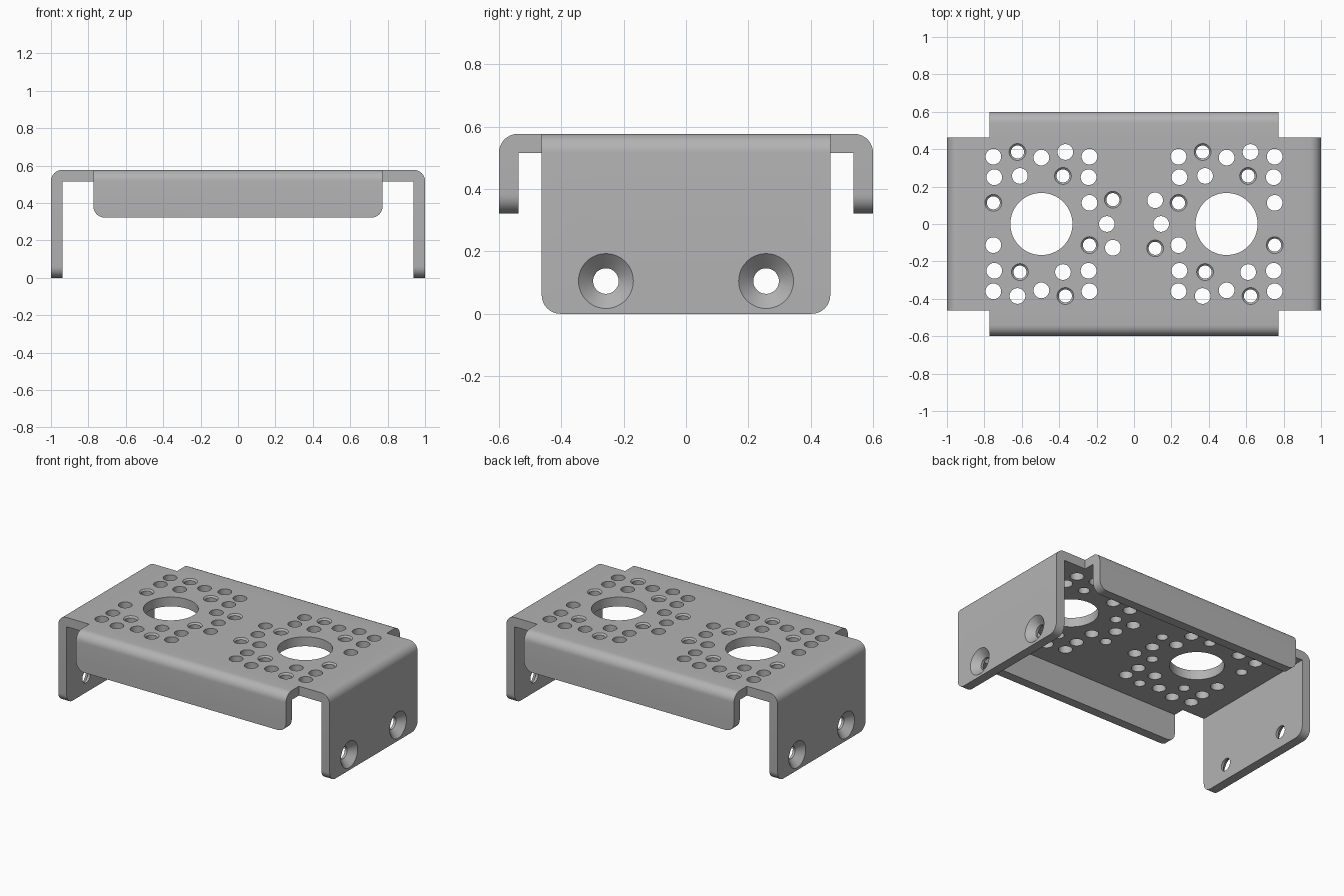
import bpy
import bmesh
import math
from mathutils import Matrix, Vector

default = bpy.data.objects.get("Cube")
if default:
    bpy.data.objects.remove(default)

TOP, T = 0.577, 0.062        # top height, sheet thickness
HALF_X, HALF_Y = 1.0, 0.6    # outer faces of the bent flanges
SIDE_W, FRONT_W = 0.463, 0.773
HOLE_R, TAPPED_R = 0.042, 0.035

steel = bpy.data.materials.new("grey steel")
steel.use_nodes = True
grey = (0.45, 0.45, 0.45, 1)
steel.diffuse_color = grey
steel.node_tree.nodes["Principled BSDF"].inputs["Base Color"].default_value = grey


def make_object(name, bm):
    bmesh.ops.recalc_face_normals(bm, faces=bm.faces)
    mesh = bpy.data.meshes.new(name)
    bm.to_mesh(mesh)
    bm.free()
    mesh.materials.append(steel)
    obj = bpy.data.objects.new(name, mesh)
    bpy.context.collection.objects.link(obj)
    return obj


def channel(name, half, width, bottom, turn=0):
    """Folded sheet: U profile in xz, extruded along y, with rounded bends and corners."""
    inner, under = half - T, TOP - T
    profile = [(-half, bottom), (-half, TOP), (half, TOP), (half, bottom),
               (inner, bottom), (inner, under), (-inner, under), (-inner, bottom)]
    bm = bmesh.new()
    face = bm.faces.new([bm.verts.new((x, -width, z)) for x, z in profile])
    new = bmesh.ops.extrude_face_region(bm, geom=[face])["geom"]
    bmesh.ops.translate(bm, vec=(0, 2 * width, 0),
                        verts=[v for v in new if isinstance(v, bmesh.types.BMVert)])
    rounded = []
    for e in bm.edges:
        a, b = (v.co for v in e.verts)
        bend = abs(a.y - b.y) > 0.1 and abs(a.x) > inner + 0.01 and a.z > TOP - 0.01
        corner = abs(a.y - b.y) < 0.01 and max(a.z, b.z) < bottom + 0.01
        if bend or corner:
            rounded.append(e)
    bmesh.ops.bevel(bm, geom=rounded, offset=0.06, segments=8, profile=0.5,
                    affect="EDGES", clamp_overlap=False)
    bmesh.ops.rotate(bm, cent=(0, 0, 0), matrix=Matrix.Rotation(turn, 3, "Z"), verts=bm.verts)
    return make_object(name, bm)


def drill(bm, position, direction, profile, sides=32):
    """Closed lathe solid: (radius, distance) pairs along the drilling direction."""
    turn = Vector(direction).to_track_quat("Z", "Y").to_matrix()
    rings = []
    for r, d in profile:
        rings.append([bm.verts.new(Vector(position) + turn @ Vector(
            (r * math.cos(math.tau * i / sides), r * math.sin(math.tau * i / sides), d)))
            for i in range(sides)])
    for low, high in zip(rings, rings[1:]):
        for i in range(sides):
            j = (i + 1) % sides
            bm.faces.new((low[i], low[j], high[j], high[i]))
    bm.faces.new(rings[0][::-1])
    bm.faces.new(rings[-1])


def boolean(obj, other, operation):
    mod = obj.modifiers.new(operation.lower(), "BOOLEAN")
    mod.operation, mod.object, mod.solver = operation, other, "EXACT"
    bpy.context.view_layer.objects.active = obj
    bpy.ops.object.modifier_apply(modifier=mod.name)
    bpy.data.objects.remove(other)


# Bracket body: two crossing folded channels
bracket = channel("mounting_bracket", HALF_X, SIDE_W, 0)
flanges = channel("front_back_flanges", HALF_Y, FRONT_W, 0.322, math.pi / 2)
boolean(bracket, flanges, "UNION")

# Half of each hole pattern as (x, y, countersunk); a half turn gives the rest
ring_half = [(-.257, .36, 0), (-.128, .385, 1), (0, .355, 0), (.128, .385, 0),
             (.257, .36, 0), (-.252, .25, 0), (-.115, .257, 0), (.115, .257, 1),
             (.252, .25, 0), (-.257, .113, 1), (.257, .113, 0)]
middle_half = [(-.113, .13, 1), (-.145, 0, 0), (-.113, -.127, 0)]

plain = [(HOLE_R, -0.05), (HOLE_R, 0.15)]
tapped = [(HOLE_R + 0.003, -0.05), (HOLE_R + 0.003, 0), (TAPPED_R, 0.01), (TAPPED_R, 0.15)]
screw = [(0.088, -0.05), (0.088, 0), (0.041, 0.045), (0.041, 0.15)]
bore = [(0.166, -0.05), (0.166, 0.15)]

cutter = bmesh.new()
down = (0, 0, -1)
for s in (-1, 1):
    # Large bores and side screw holes
    centre = 0.495 * s
    drill(cutter, (centre, 0, TOP), down, bore, 64)
    for y in (-0.257, 0.257):
        drill(cutter, (HALF_X * s, y, 0.105), (-s, 0, 0), screw, 48)
    # Small hole patterns
    holes = [(x * s, y * s, c) for x, y, c in middle_half]
    for k in (-1, 1):
        holes += [(centre + x * k, y * k, c) for x, y, c in ring_half]
    for x, y, c in holes:
        drill(cutter, (x, y, TOP), down, tapped if c else plain)

holes_cutter = make_object("hole_cutter", cutter)
holes_cutter.hide_render = True
boolean(bracket, holes_cutter, "DIFFERENCE")

# Smooth bends and bores with sharp sheet edges
bpy.ops.object.select_all(action="DESELECT")
bracket.select_set(True)
bpy.context.view_layer.objects.active = bracket
bpy.ops.object.shade_smooth_by_angle(angle=math.radians(30))
